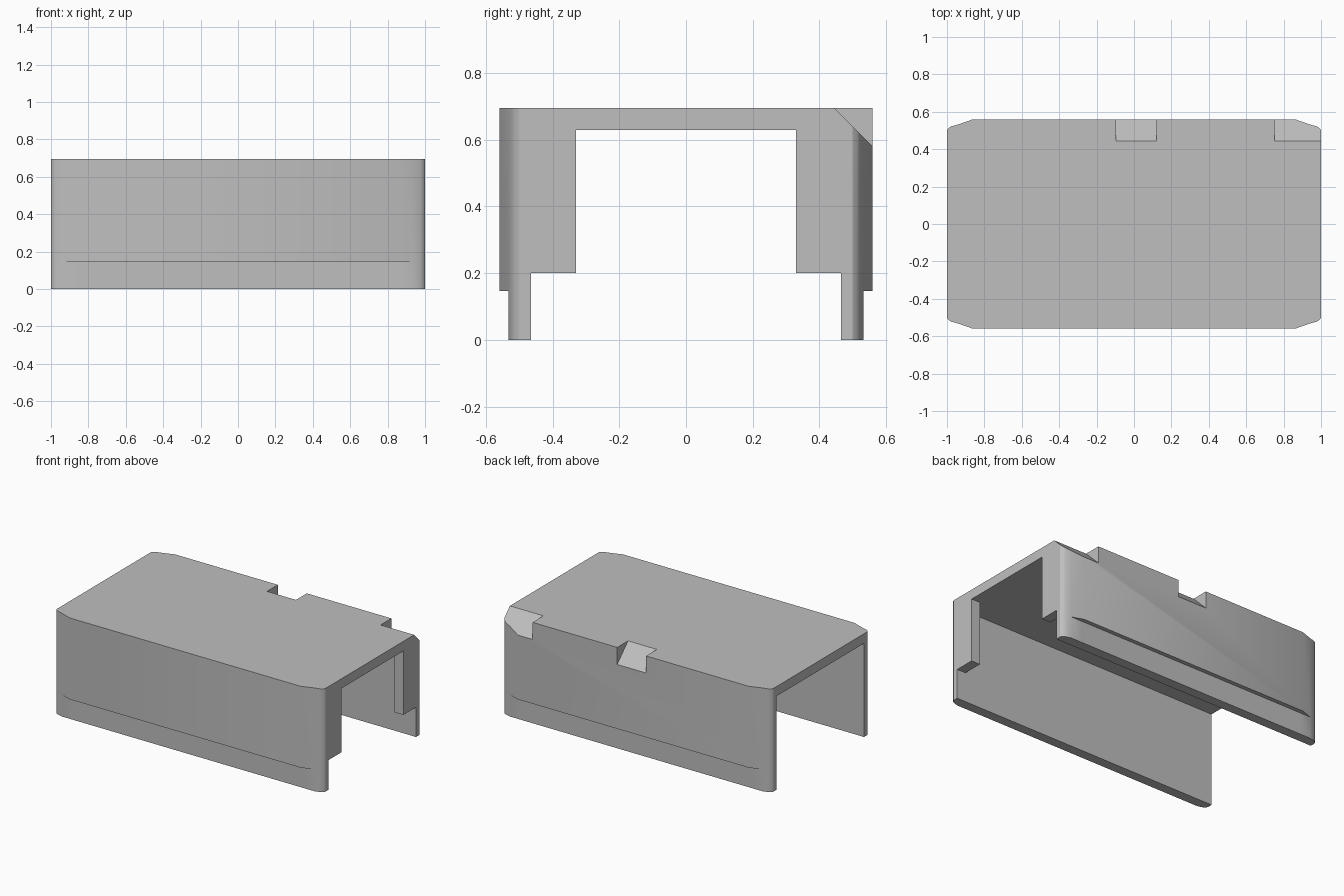
import bpy, bmesh, math

cube = bpy.data.objects.get("Cube")
if cube:
    bpy.data.objects.remove(cube, do_unlink=True)

WALL_IN, CEILING, TOP, LEDGE = 0.465, 0.63, 0.695, 0.147

grey = bpy.data.materials.new("plain grey")
grey.use_nodes = True
grey.diffuse_color = (0.52, 0.52, 0.52, 1)
grey.node_tree.nodes["Principled BSDF"].inputs["Base Color"].default_value = grey.diffuse_color


def make_object(name, bm):
    bmesh.ops.recalc_face_normals(bm, faces=bm.faces)
    mesh = bpy.data.meshes.new(name)
    bm.to_mesh(mesh)
    bm.free()
    mesh.materials.append(grey)
    obj = bpy.data.objects.new(name, mesh)
    bpy.context.collection.objects.link(obj)
    return obj


def loft(name, rings):
    """Solid skinned through rings that share a point count."""
    bm = bmesh.new()
    loops = [[bm.verts.new(p) for p in ring] for ring in rings]
    n = len(loops[0])
    for a, b in zip(loops, loops[1:]):
        for i in range(n):
            j = (i + 1) % n
            bm.faces.new((a[i], a[j], b[j], b[i]))
    bm.faces.new(loops[0][::-1])
    bm.faces.new(loops[-1])
    bmesh.ops.remove_doubles(bm, verts=bm.verts, dist=0.0001)
    return make_object(name, bm)


def x_prism(name, x0, x1, profile):
    return loft(name, [[(x, y, z) for y, z in profile] for x in (x0, x1)])


def tunnel(name, x0, x1, half_width, top):
    return x_prism(name, x0, x1, [(-half_width, -0.1), (half_width, -0.1),
                                  (half_width, top), (-half_width, top)])


def outline(side_y, z):
    """Plan of the cover, one rounded corner mirrored to all four."""
    corner = [(0.86, side_y), (0.94, 0.532), (0.975, 0.523), (0.992, 0.513), (1, 0.5)]
    half = corner + [(x, -y) for x, y in reversed(corner)]
    return [(x, y, z) for x, y in half + [(-x, y) for x, y in reversed(half)]]


# Outer body: straight skirt with the bulged sides above it
cover = loft("cover", [outline(0.532, 0), outline(0.532, LEDGE),
                       outline(0.56, LEDGE), outline(0.56, TOP)])

# Hollow bay, narrow doorway between the end posts, and wider gap at their feet
cutters = [
    tunnel("bay_cutter", -1.1, 0.935, WALL_IN, CEILING),
    tunnel("doorway_cutter", 0.9, 1.1, 0.33, CEILING),
    tunnel("foot_gap_cutter", 0.9, 1.1, WALL_IN, 0.2),
]

# Sloped notches along the rear top edge
notch = [(0.345, TOP + 0.1), (0.66, TOP - 0.215), (0.66, TOP + 0.1)]
for name, x0, x1 in (("middle", -0.095, 0.12), ("corner", 0.75, 1.1)):
    cutters.append(x_prism(name + "_notch_cutter", x0, x1, notch))

bpy.context.view_layer.objects.active = cover
for cutter in cutters:
    cutter.hide_render = True
    mod = cover.modifiers.new(cutter.name, "BOOLEAN")
    mod.operation, mod.solver, mod.object = "DIFFERENCE", "EXACT", cutter
    bpy.ops.object.modifier_apply(modifier=mod.name)
for cutter in cutters:
    bpy.data.objects.remove(cutter, do_unlink=True)

# Soft corners, crisp edges
bpy.ops.object.select_all(action="DESELECT")
cover.select_set(True)
bpy.ops.object.shade_smooth_by_angle(angle=math.radians(30))
